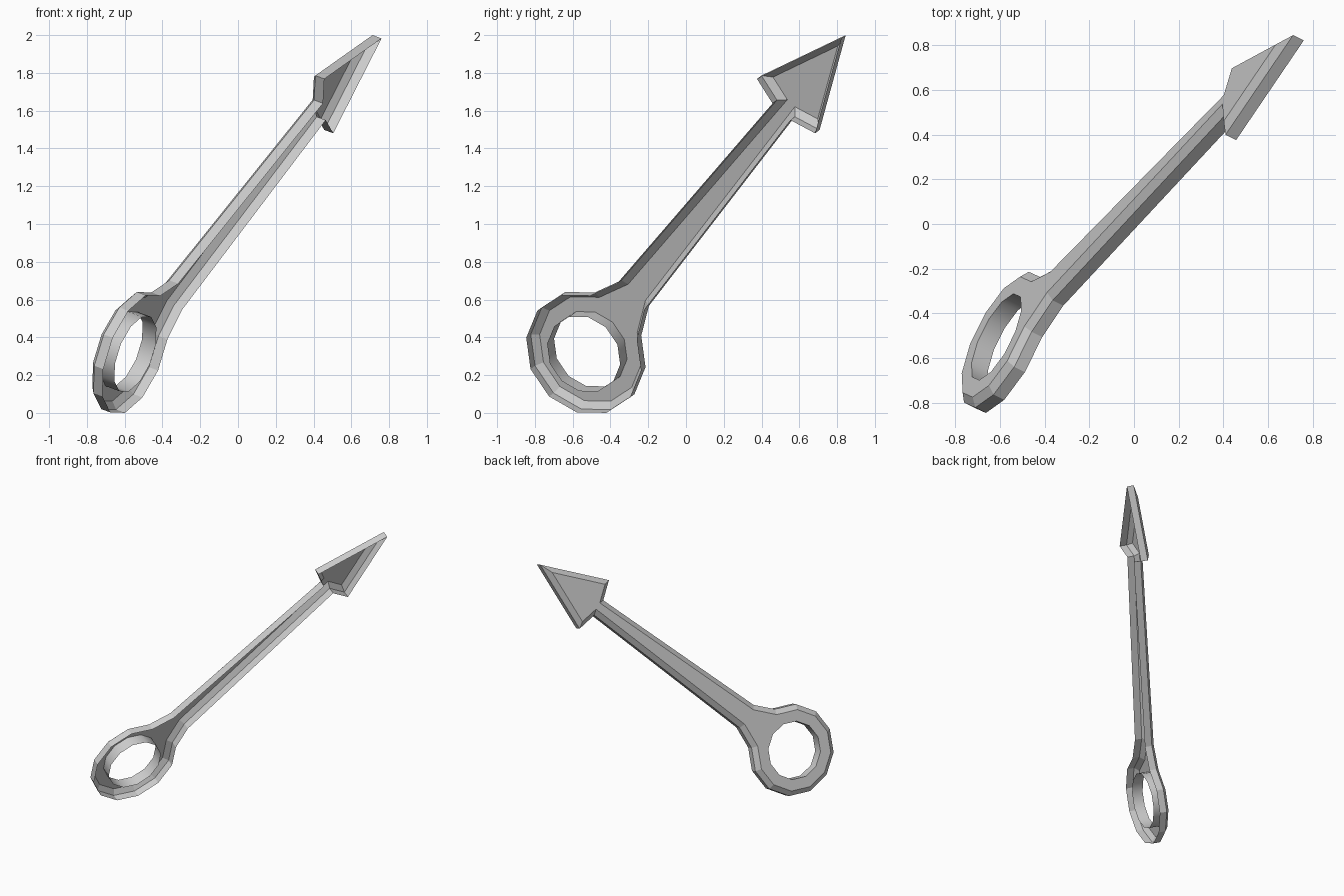
import bpy, bmesh, math
from mathutils import Vector, Matrix

if "Cube" in bpy.data.objects:
    bpy.data.objects.remove(bpy.data.objects["Cube"])

# Local frame: u runs along the shaft, v across it, w is the open side
U = Vector((0.517, 0.541, 0.663)).normalized()
V = Vector((-0.111, -0.726, 0.679))
V = (V - U * V.dot(U)).normalized()
W = U.cross(V)
CENTRE = Vector((-0.567, -0.53, 0.32))
RIM, EDGE, FLOOR = 0.028, -0.028, -0.058
INSET, SIDES, R_OUT, R_HOLE = 0.037, 12, 0.338, 0.215


def inset(points, dist):
    """Mitred inset of a counter-clockwise outline."""
    out = []
    for i, p in enumerate(points):
        a = (p - points[i - 1]).normalized()
        b = (points[(i + 1) % len(points)] - p).normalized()
        na, nb = Vector((-a.y, a.x)), Vector((-b.y, b.x))
        out.append(p + (na + nb) * dist / (1 + na.dot(nb)))
    return out


# Outline: arrow tip, barb, shaft, neck, ring, then the mirrored side
half = [Vector((1.98, 0.212)), Vector((1.935, 0.065)), Vector((0.46, 0.10))]
half += [Vector((R_OUT * math.cos(math.radians(a)), R_OUT * math.sin(math.radians(a))))
         for a in range(30, 180, 30)]
outline = [Vector((2.52, 0))] + half + [Vector((-R_OUT, 0))]
outline += [Vector((p.x, -p.y)) for p in reversed(half)]
hole = [Vector((R_HOLE * math.cos(2 * math.pi * i / SIDES),
                R_HOLE * math.sin(2 * math.pi * i / SIDES))) for i in range(SIDES)]

bm = bmesh.new()


def loop(points, w):
    return [bm.verts.new((p.x, p.y, w)) for p in points]


def bridge(low, high, smooth=False):
    n = len(low)
    for i in range(n):
        j = (i + 1) % n
        f = bm.faces.new((low[i], low[j], high[j], high[i]))
        f.smooth = smooth


# Side wall and chamfer
rim = loop(outline, RIM)
edge = loop(outline, EDGE)
base = loop(inset(outline, INSET), FLOOR)
bridge(edge, rim)
bridge(base, edge)

# Hole wall
hole_low, hole_high = loop(hole, FLOOR), loop(hole, RIM)
bridge(hole_high, hole_low, True)

# Flat face around the hole
border = [bm.edges.get((l[i - 1], l[i])) for l in (base, hole_low) for i in range(len(l))]
filled = bmesh.ops.triangle_fill(bm, edges=border, use_beauty=True)
faces = [g for g in filled["geom"] if isinstance(g, bmesh.types.BMFace)]
for f in faces:
    f.normal_update()
    if f.normal.z > 0:
        f.normal_flip()
bmesh.ops.dissolve_limit(bm, angle_limit=0.01, edges=list({e for f in faces for e in f.edges
                         if all(k in faces for k in e.link_faces)}),
                         verts=[])

mesh = bpy.data.meshes.new("ringed_arrow")
bm.to_mesh(mesh)
bm.free()
rot = Matrix((U, V, W)).transposed().to_4x4()
mesh.transform(Matrix.Translation(CENTRE) @ rot)

metal = bpy.data.materials.new("grey_metal")
metal.diffuse_color = (0.6, 0.6, 0.6, 1)
metal.use_nodes = True
metal.node_tree.nodes["Principled BSDF"].inputs["Base Color"].default_value = metal.diffuse_color
mesh.materials.append(metal)
obj = bpy.data.objects.new("ringed_arrow", mesh)
bpy.context.collection.objects.link(obj)
